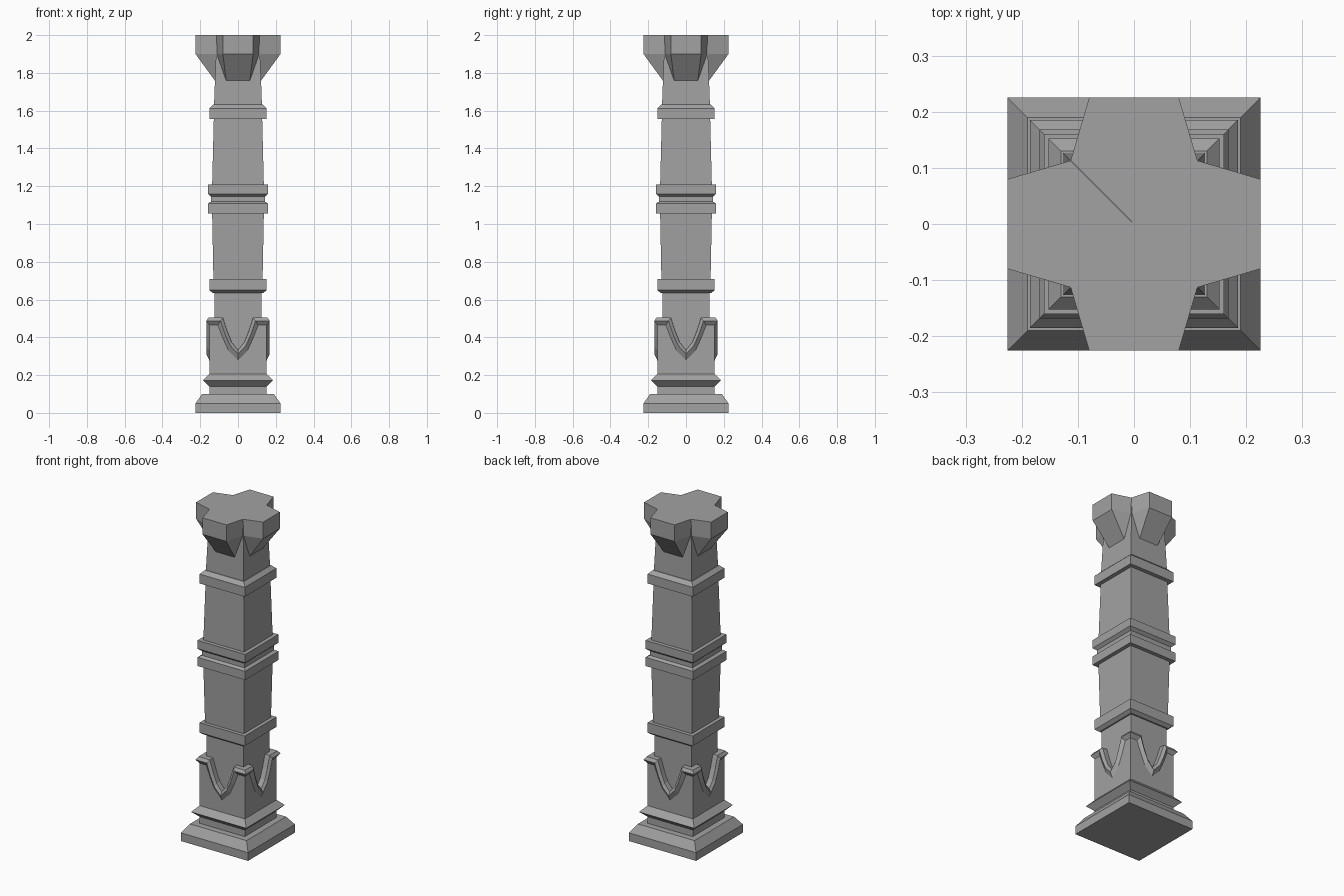
import bpy
import bmesh
from math import pi
from mathutils import Matrix, Vector

cube = bpy.data.objects.get("Cube")
if cube:
    bpy.data.objects.remove(cube, do_unlink=True)

stone = bpy.data.materials.new("grey stone")
stone.use_nodes = True
GREY = (0.36, 0.36, 0.36, 1)
stone.diffuse_color = GREY
stone.node_tree.nodes["Principled BSDF"].inputs["Base Color"].default_value = GREY


def finish(name, bm):
    bmesh.ops.recalc_face_normals(bm, faces=bm.faces)
    mesh = bpy.data.meshes.new(name)
    bm.to_mesh(mesh)
    bm.free()
    mesh.materials.append(stone)
    obj = bpy.data.objects.new(name, mesh)
    bpy.context.collection.objects.link(obj)
    return obj


def loft(name, rings):
    """Skin a stack of closed rings and cap both ends."""
    bm = bmesh.new()
    loops = [[bm.verts.new(p) for p in ring] for ring in rings]
    n = len(loops[0])
    for low, high in zip(loops, loops[1:]):
        for i in range(n):
            j = (i + 1) % n
            bm.faces.new((low[i], low[j], high[j], high[i]))
    bm.faces.new(loops[0][::-1])
    bm.faces.new(loops[-1])
    return finish(name, bm)


def square(half, z):
    return [(-half, -half, z), (half, -half, z), (half, half, z), (-half, half, z)]


def square_part(name, profile):
    return loft(name, [square(h, z) for h, z in profile])


def around(side):
    """Repeat the points of the front side on all four sides."""
    return [Matrix.Rotation(k * pi / 2, 3, "Z") @ Vector(p) for k in range(4) for p in side]


# Square parts, as (half width, height) profiles
square_part("plinth", [(.225, 0), (.225, .05), (.19, .1)])
square_part("base_neck", [(.152, .09), (.152, .21)])
square_part("base_moulding", [(.152, .14), (.185, .172), (.152, .207)])
square_part("lower_shaft", [(.125, .2), (.125, .64)])
square_part("lower_ring", [(.133, .635), (.152, .65), (.152, .71)])
square_part("middle_shaft", [(.13, .7), (.137, 1.06)])
square_part("waist_lower_ring", [(.16, 1.055), (.16, 1.108), (.143, 1.118)])
square_part("waist_groove", [(.143, 1.1), (.143, 1.16)])
square_part("waist_upper_ring", [(.143, 1.145), (.16, 1.16), (.16, 1.21)])
square_part("upper_shaft", [(.137, 1.2), (.128, 1.56)])
square_part("upper_ring", [(.152, 1.555), (.152, 1.612), (.13, 1.633)])
square_part("top_shaft", [(.128, 1.6), (.113, 1.995)])


# Corner guards: block whose top edge dips in a curved V on every side
def v_ring(depth, path, level=None):
    corner = (-depth, -depth, path[0][1] if level is None else level)
    half = [(-x, -depth, z if level is None else level) for x, z in path]
    other = [(-x, y, z) for x, y, z in half[-2::-1]]
    return around([corner] + half + other)


top = [(.08, .505), (.056, .43), (.034, .375), (0, .333)]
edge = [(.092, .487), (.068, .415), (.042, .357), (0, .312)]
foot = [(.107, .465), (.08, .395), (.05, .33), (0, .278)]
loft("corner_guards", [
    v_ring(.152, foot, .2),
    v_ring(.152, foot),
    v_ring(.168, edge),
    v_ring(.156, top),
    v_ring(.115, top),
])

# Capital: four flared brackets forming a cross
for k, label in enumerate(("front", "left", "back", "right")):
    bm = bmesh.new()
    for s in (-1, 1):
        for p in ((.113, -.113, 2), (.08, -.225, 2), (.113, -.113, 1.9), (.08, -.225, 1.9),
                  (.063, -.123, 1.76), (0, 0, 2), (0, 0, 1.9)):
            if p[0] or s > 0:
                bm.verts.new((s * p[0], p[1], p[2]))
    bmesh.ops.convex_hull(bm, input=bm.verts)
    bmesh.ops.dissolve_limit(bm, angle_limit=.01, verts=bm.verts, edges=bm.edges)
    bm.transform(Matrix.Rotation(k * pi / 2, 4, "Z"))
    finish("capital_bracket_" + label, bm)
